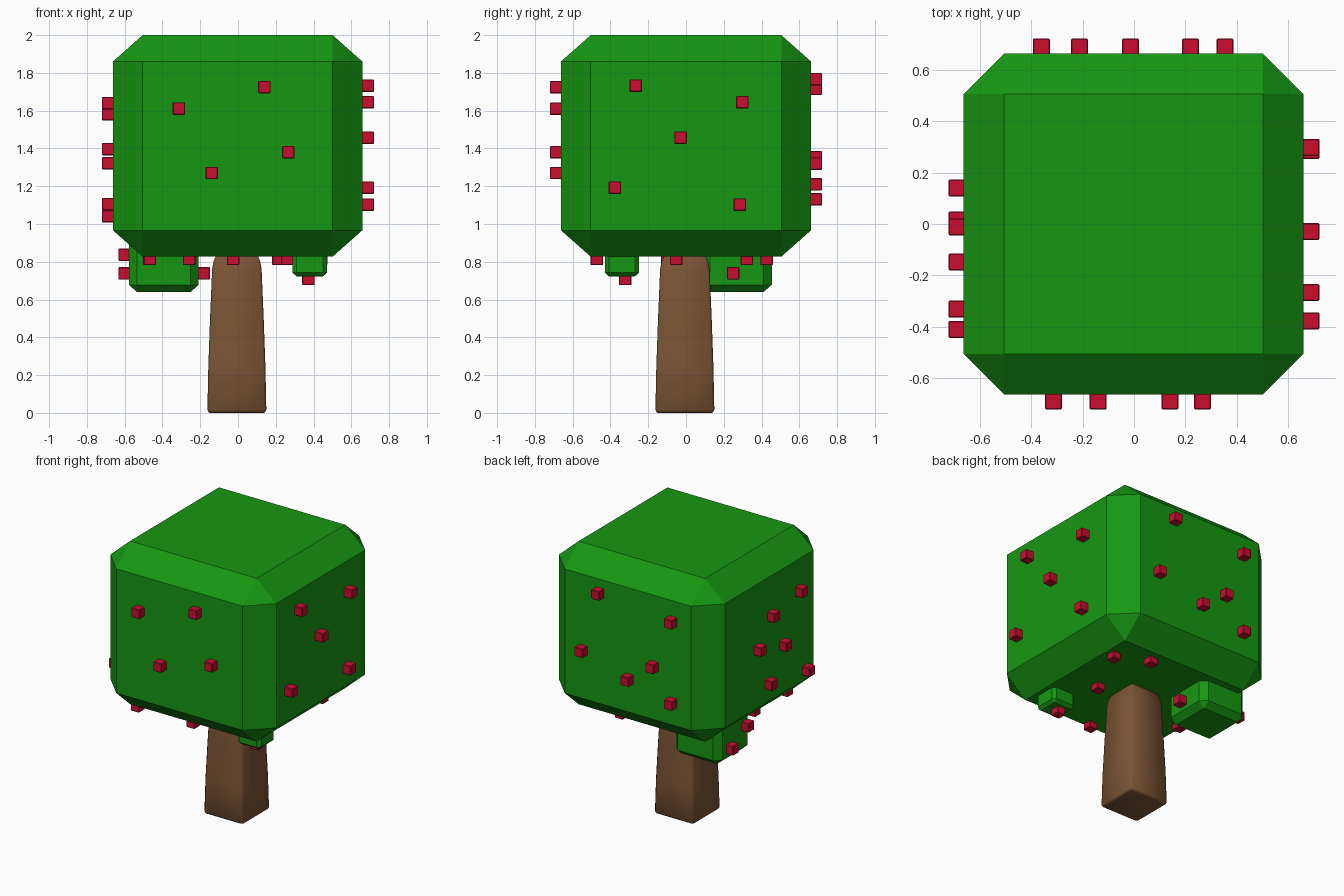
import bpy, bmesh
from mathutils import Matrix, Vector

if "Cube" in bpy.data.objects:
    bpy.data.objects.remove(bpy.data.objects["Cube"])


def material(name, rgb):
    m = bpy.data.materials.new(name)
    m.diffuse_color = (*rgb, 1)
    m.use_nodes = True
    m.node_tree.nodes["Principled BSDF"].inputs["Base Color"].default_value = m.diffuse_color
    return m


GREEN = material("leaf_green", (0.008, 0.31, 0.006))
RED = material("fruit_red", (0.6, 0.004, 0.03))
BROWN = material("bark_brown", (0.2, 0.09, 0.035))


def finish(name, bm, mat):
    bmesh.ops.recalc_face_normals(bm, faces=bm.faces)
    me = bpy.data.meshes.new(name)
    bm.to_mesh(me)
    bm.free()
    me.materials.append(mat)
    ob = bpy.data.objects.new(name, me)
    bpy.context.collection.objects.link(ob)
    return ob


def chamfer_box(name, lo, hi, bevel, mat):
    """Unit cube with one-segment bevel, stretched to the given bounds."""
    lo, hi = Vector(lo), Vector(hi)
    bm = bmesh.new()
    bmesh.ops.create_cube(bm, size=1)
    bmesh.ops.bevel(bm, geom=bm.edges[:], offset=bevel, segments=1,
                    affect='EDGES', profile=0.5)
    bm.transform(Matrix.Translation((lo + hi) / 2) @ Matrix.Diagonal((*(hi - lo), 1)))
    return finish(name, bm, mat)


# Foliage: large crown and two small clumps hanging beneath it
chamfer_box("crown", (-0.662, -0.662, 0.827), (0.658, 0.662, 2.0), 0.119, GREEN)
chamfer_box("large_clump", (-0.578, 0.084, 0.639), (-0.208, 0.454, 0.968), 0.119, GREEN)
chamfer_box("small_clump", (0.288, -0.43, 0.723), (0.472, -0.248, 0.886), 0.119, GREEN)

# Trunk: tapered square post with softened corners, rounded into the crown
profile = [(0, 0.143), (0.004, 0.15), (0.015, 0.156), (0.25, 0.151), (0.5, 0.142),
           (0.76, 0.131), (0.80, 0.124), (0.83, 0.112), (0.855, 0.09), (0.865, 0.06)]
bm = bmesh.new()
rings = []
for z, h in profile:
    c = h - 0.012
    pts = [(h, -c), (h, c), (c, h), (-c, h), (-h, c), (-h, -c), (-c, -h), (c, -h)]
    rings.append([bm.verts.new((x - 0.006, y - 0.006, z)) for x, y in pts])
for a, b in zip(rings, rings[1:]):
    for i in range(8):
        j = (i + 1) % 8
        bm.faces.new((a[i], a[j], b[j], b[i]))
bm.faces.new(rings[0])
bm.faces.new(rings[-1])
for f in bm.faces:
    f.smooth = True
finish("trunk", bm, BROWN)

# Fruit: small cubes half sunk into each side of the foliage
D = 0.687
front = [(.14, 1.725), (-.313, 1.611), (.266, 1.38), (-.139, 1.27)]
right = [(-.266, 1.732), (.298, 1.645), (-.029, 1.457), (-.377, 1.192), (.285, 1.102)]
back = [(.22, 1.767), (-.36, 1.715), (.353, 1.32), (-.212, 1.354), (-.014, 1.21), (-.36, 1.131)]
left = [(-.331, 1.64), (-.012, 1.582), (-.148, 1.322), (.14, 1.396), (.016, 1.105), (-.409, 1.041)]
under = [(.44, .322), (.214, .427), (.261, -.052), (-.026, -.472),
         (-.467, -.473), (-.47, -.1), (-.259, -.33)]

spots = [(x, -D, z) for x, z in front] + [(D, y, z) for y, z in right]
spots += [(x, D, z) for x, z in back] + [(-D, y, z) for y, z in left]
spots += [(x, y, 0.815) for x, y in under]
# fruit on the clumps
spots += [(-.182, .25, .739), (-.6, .16, .837), (-.6, .335, .739), (.373, -.322, .709)]

R = Vector((0.033, 0.033, 0.033))
for i, p in enumerate(spots):
    p = Vector(p)
    chamfer_box(f"fruit_{i + 1:02d}", p - R, p + R, 0.06, RED)
